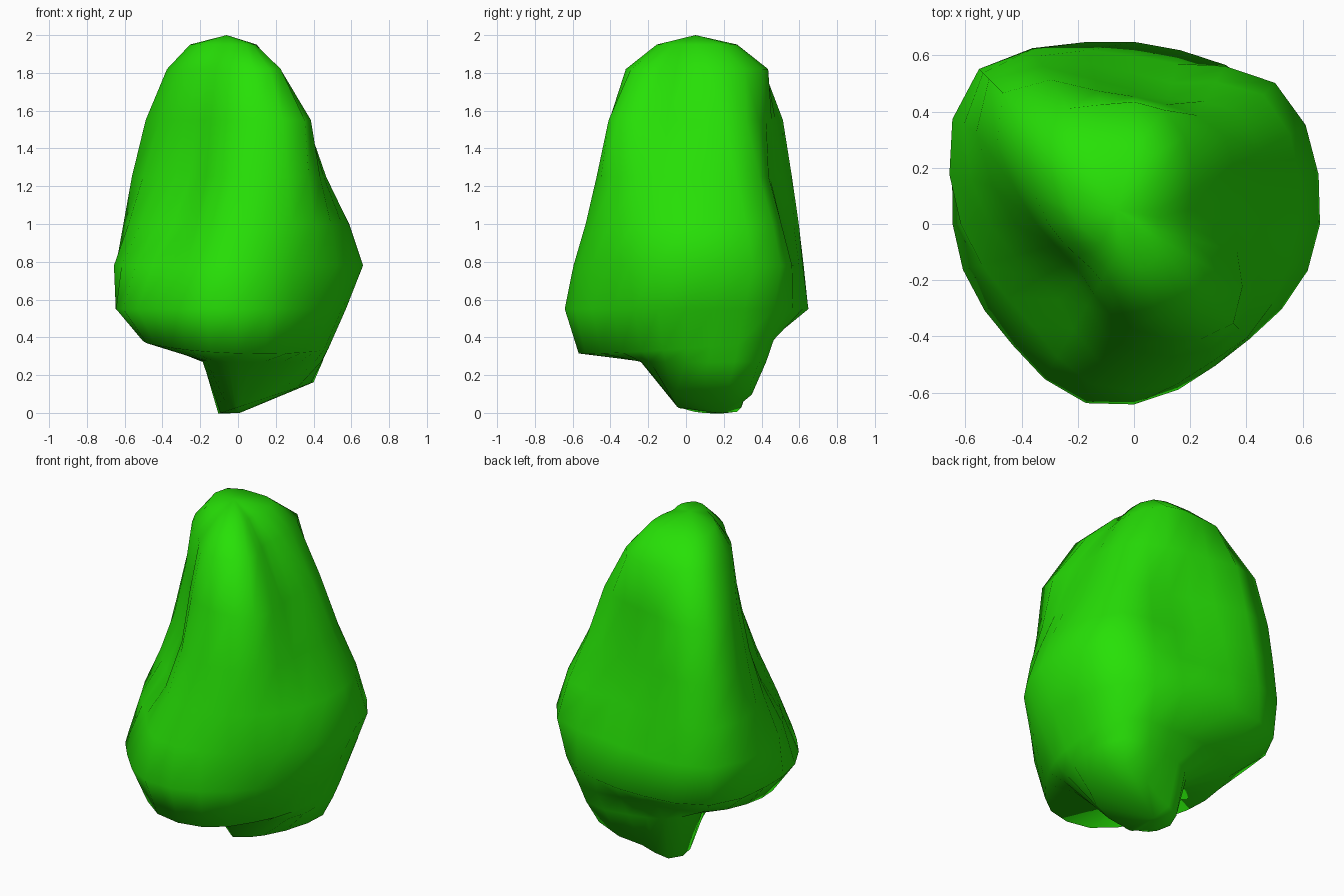
import bpy, bmesh, math

if "Cube" in bpy.data.objects:
    bpy.data.objects.remove(bpy.data.objects["Cube"])

# Leafy blob: stacked rings. Each row: height, tilt along x, tilt along y,
# then radii at 15, 45, ... 345 degrees, counter-clockwise from +x
RINGS = [
    (0.03, .33, 0, (.40, .48, .31, .28, .13, .05, .03, .03, .04, .05, .08, .22)),
    (0.27, 0, 0, (.46, .55, .41, .34, .26, .18, .16, .17, .20, .23, .33, .42)),
    (0.36, -.04, .08, (.50, .59, .47, .46, .53, .51, .50, .51, .57, .55, .48, .47)),
    (0.55, 0, 0, (.58, .66, .64, .67, .76, .67, .63, .61, .66, .61, .55, .57)),
    (0.78, 0, 0, (.68, .71, .59, .64, .78, .68, .56, .51, .59, .59, .58, .64)),
    (1.00, 0, 0, (.61, .65, .52, .59, .76, .60, .44, .38, .50, .55, .57, .57)),
    (1.25, 0, 0, (.48, .55, .46, .53, .73, .52, .34, .29, .40, .49, .53, .47)),
    (1.55, 0, 0, (.37, .45, .44, .49, .66, .43, .29, .26, .33, .42, .50, .38)),
    (1.82, 0, 0, (.20, .29, .42, .44, .49, .36, .26, .22, .26, .33, .32, .20)),
    (1.95, 0, 0, (.09, .14, .25, .28, .33, .24, .16, .12, .14, .16, .13, .09)),
]


def smooth_loop(r):
    """Double the points of a closed loop with cubic midpoints."""
    n, out = len(r), []
    for i in range(n):
        a, b, c, d = (r[(i + k) % n] for k in (-1, 0, 1, 2))
        out += [b, (9 * (b + c) - a - d) / 16]
    return out


bm = bmesh.new()
loops = []
for z, tx, ty, radii in RINGS:
    pts = smooth_loop(radii)
    loop = []
    for i, r in enumerate(pts):
        a = math.radians(15 + 360 * i / len(pts))
        x, y = r * math.cos(a), r * math.sin(a)
        loop.append(bm.verts.new((x, y, z + tx * x + ty * y)))
    loops.append(loop)

# Side skin
n = len(loops[0])
for lo, hi in zip(loops, loops[1:]):
    for i in range(n):
        j = (i + 1) % n
        bm.faces.new((lo[i], lo[j], hi[j], hi[i]))

# Crown and foot tips
crown = bm.verts.new((-.06, .05, 2))
foot = bm.verts.new((.01, .18, 0))
for i in range(n):
    j = (i + 1) % n
    bm.faces.new((loops[-1][i], loops[-1][j], crown))
    bm.faces.new((loops[0][j], loops[0][i], foot))
bmesh.ops.recalc_face_normals(bm, faces=bm.faces)
for f in bm.faces:
    f.smooth = True

mesh = bpy.data.meshes.new("foliage")
bm.to_mesh(mesh)
bm.free()
green = bpy.data.materials.new("leaf_green")
green.diffuse_color = (.02, .75, .002, 1)
green.use_nodes = True
green.node_tree.nodes["Principled BSDF"].inputs["Base Color"].default_value = green.diffuse_color
mesh.materials.append(green)
bpy.context.collection.objects.link(bpy.data.objects.new("foliage", mesh))
